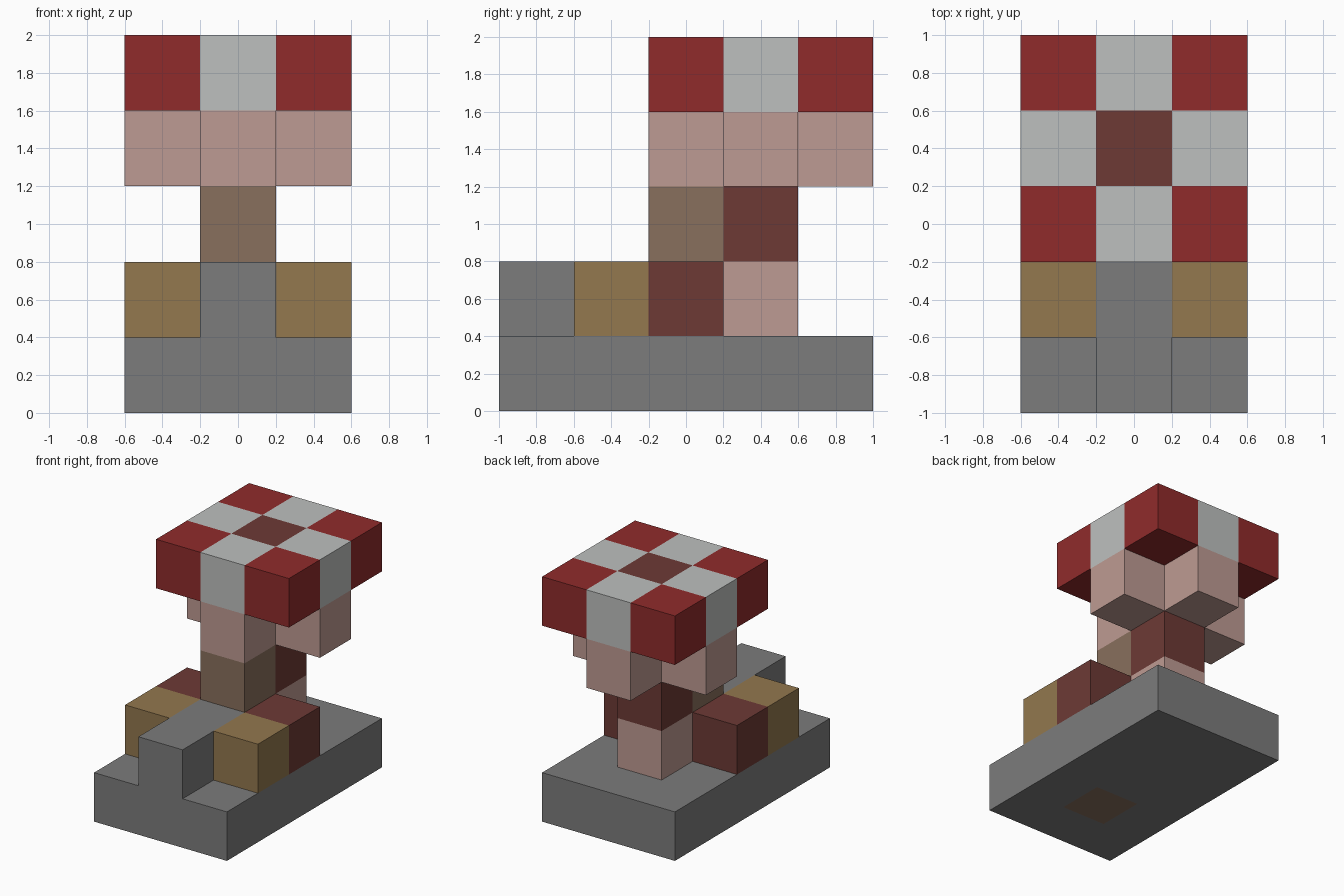
import bpy
import bmesh
from mathutils import Vector

cube = bpy.data.objects.get("Cube")
if cube:
    bpy.data.objects.remove(cube, do_unlink=True)

CELL = 0.4
ORIGIN = Vector((-0.2, -1.0, 0.0))   # low corner of the middle front cell


def make_material(name, rgb):
    """Flat material from display (sRGB) values."""
    linear = [((c / 255 + 0.055) / 1.055) ** 2.4 for c in rgb] + [1.0]
    mat = bpy.data.materials.new(name)
    mat.use_nodes = True
    mat.diffuse_color = linear
    bsdf = next(n for n in mat.node_tree.nodes if n.type == 'BSDF_PRINCIPLED')
    bsdf.inputs["Base Color"].default_value = linear
    return mat


grey = make_material("stone grey", (124, 124, 124))
tan = make_material("tan", (147, 120, 78))
brown = make_material("dark brown", (109, 58, 53))
taupe = make_material("taupe", (137, 112, 93))
pink = make_material("dusty pink", (190, 155, 147))
red = make_material("deep red", (144, 43, 43))
white = make_material("pale grey", (190, 192, 191))


def block(xs, ys, zs):
    return [(x, y, z) for x in xs for y in ys for z in zs]


SIDES = (-1, 1)
ALL_X = (-1, 0, 1)

# Each part: its material and the grid cells it fills
parts = {
    "base_slab": (grey, [c for c in block(ALL_X, range(5), [0]) if c != (0, 1, 0)]),
    "base_plug": (taupe, [(0, 1, 0)]),
    "front_ridge": (grey, block([0], [0, 1], [1])),
    "left_foot": (tan, [(1, 1, 1)]),
    "right_foot": (tan, [(-1, 1, 1)]),
    "left_leg": (brown, [(1, 2, 1)]),
    "right_leg": (brown, [(-1, 2, 1)]),
    "hip": (brown, [(0, 2, 1)]),
    "rear_block": (pink, [(0, 3, 1)]),
    "torso_front": (taupe, [(0, 2, 2)]),
    "torso_back": (brown, [(0, 3, 2)]),
    "cross_collar": (pink, block([0], [2, 3, 4], [3]) + block(SIDES, [3], [3])),
    "canopy_corners": (red, block(SIDES, [2, 4], [4])),
    "canopy_edges": (white, block([0], [2, 4], [4]) + block(SIDES, [3], [4])),
    "canopy_centre": (brown, [(0, 3, 4)]),
}
filled = {cell for _, cells in parts.values() for cell in cells}


def build_part(name, mat, cells):
    """Cubes on the grid, keeping only faces that touch open air."""
    bm = bmesh.new()
    for cell in cells:
        centre = ORIGIN + (Vector(cell) + Vector((0.5, 0.5, 0.5))) * CELL
        made = bmesh.ops.create_cube(bm, size=CELL)["verts"]
        bmesh.ops.translate(bm, verts=made, vec=centre)
        faces = {f for v in made for f in v.link_faces}
        buried = []
        for f in faces:
            step = f.calc_center_median() - centre
            neighbour = tuple(c + round(s * 2 / CELL) for c, s in zip(cell, step))
            if neighbour in filled:
                buried.append(f)
        bmesh.ops.delete(bm, geom=buried, context='FACES')
    if not bm.faces:
        bm.free()
        return
    bmesh.ops.remove_doubles(bm, verts=bm.verts, dist=0.001)
    bmesh.ops.dissolve_limit(bm, angle_limit=0.01, verts=bm.verts, edges=bm.edges)
    mesh = bpy.data.meshes.new(name)
    bm.to_mesh(mesh)
    bm.free()
    mesh.materials.append(mat)
    bpy.context.collection.objects.link(bpy.data.objects.new(name, mesh))


for part_name, (material, part_cells) in parts.items():
    build_part(part_name, material, part_cells)
